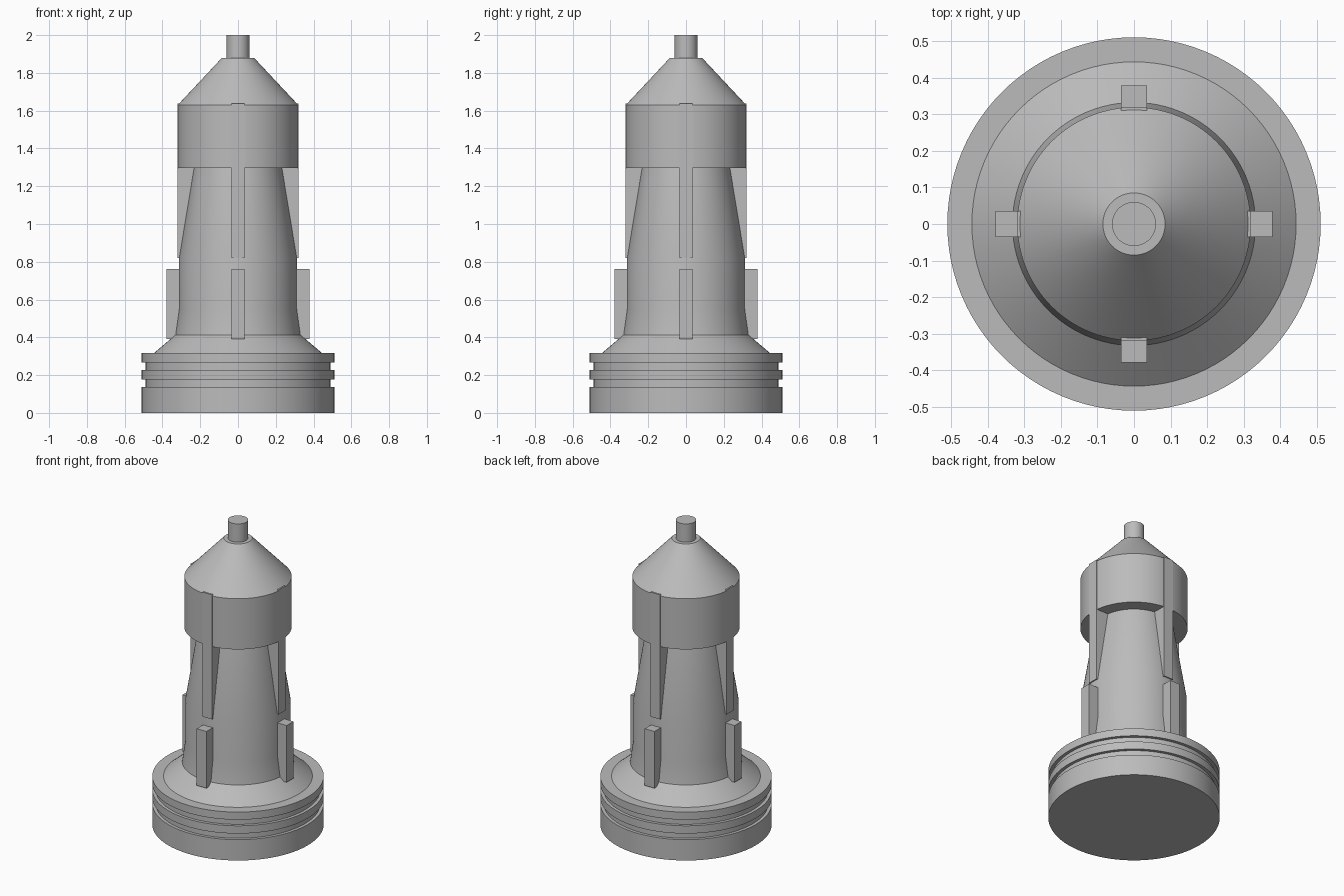
import bpy, bmesh, math
from mathutils import Matrix

if "Cube" in bpy.data.objects:
    bpy.data.objects.remove(bpy.data.objects["Cube"])

grey = bpy.data.materials.new("plain_grey")
grey.diffuse_color = (0.5, 0.5, 0.5, 1)
grey.use_nodes = True
grey.node_tree.nodes["Principled BSDF"].inputs["Base Color"].default_value = grey.diffuse_color
SEGMENTS = 96


def finish(bm, name, smooth):
    bmesh.ops.recalc_face_normals(bm, faces=bm.faces)
    mesh = bpy.data.meshes.new(name)
    bm.to_mesh(mesh)
    bm.free()
    mesh.materials.append(grey)
    ob = bpy.data.objects.new(name, mesh)
    bpy.context.collection.objects.link(ob)
    if smooth:
        bpy.ops.object.select_all(action='DESELECT')
        ob.select_set(True)
        bpy.context.view_layer.objects.active = ob
        bpy.ops.object.shade_smooth_by_angle(angle=math.radians(20))
    return ob


def lathe(name, profile):
    """Turn (radius, z) points into a closed round solid."""
    bm = bmesh.new()
    rings = []
    for r, z in profile:
        rings.append([bm.verts.new((r * math.cos(a), r * math.sin(a), z))
                      for a in (2 * math.pi * i / SEGMENTS for i in range(SEGMENTS))])
    for low, high in zip(rings, rings[1:]):
        for i in range(SEGMENTS):
            j = (i + 1) % SEGMENTS
            bm.faces.new((low[i], low[j], high[j], high[i]))
    bm.faces.new(rings[0][::-1])
    bm.faces.new(rings[-1])
    return finish(bm, name, True)


def fins(name, inner, outer, width, z0, z1):
    """Four radial box fins around the axis."""
    for k in range(4):
        bm = bmesh.new()
        place = (Matrix.Rotation(k * math.pi / 2, 4, 'Z')
                 @ Matrix.Translation(((inner + outer) / 2, 0, (z0 + z1) / 2))
                 @ Matrix.Diagonal((outer - inner, width, z1 - z0, 1)))
        bmesh.ops.create_cube(bm, size=1, matrix=place)
        finish(bm, f"{name}_{k + 1}", False)


# Grooved base, sloped shoulder, lower barrel and tapered neck, head, tip
lathe("body", [
    (0.51, 0), (0.51, 0.137), (0.49, 0.137), (0.49, 0.177),
    (0.51, 0.177), (0.51, 0.228), (0.49, 0.228), (0.49, 0.268),
    (0.51, 0.268), (0.51, 0.318), (0.443, 0.318), (0.332, 0.413),
    (0.313, 0.55), (0.313, 0.82), (0.235, 1.297), (0.319, 1.297),
    (0.319, 1.63), (0.085, 1.88), (0.06, 1.88), (0.06, 2.0)])

# Ribs running down from the head, flush with its wall
fins("upper_rib", 0.2, 0.32, 0.07, 0.82, 1.638)

# Short guide ribs on the lower barrel
fins("lower_rib", 0.28, 0.378, 0.07, 0.39, 0.763)
